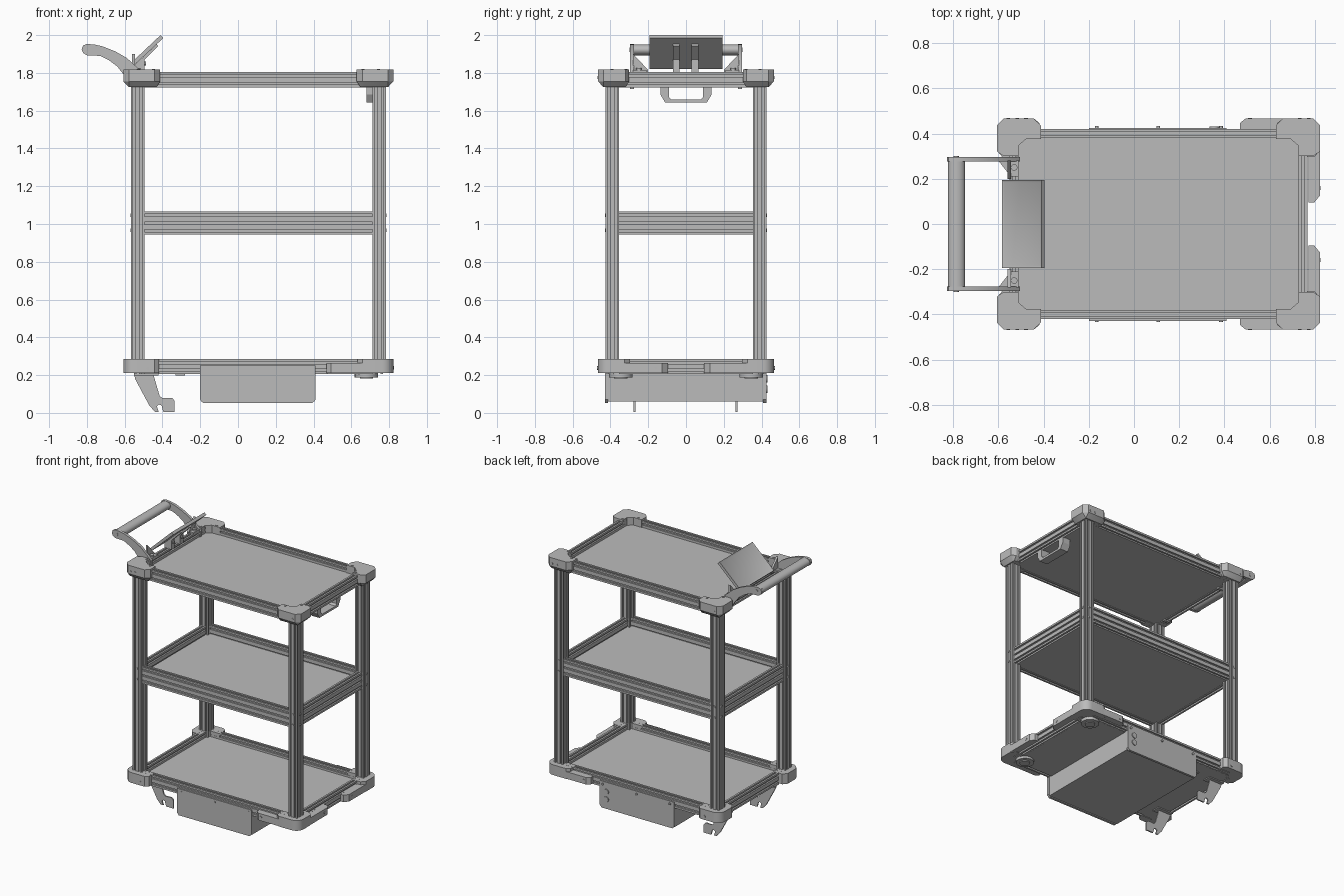
import bpy, bmesh, math
from mathutils import Vector

cube = bpy.data.objects.get("Cube")
if cube:
    bpy.data.objects.remove(cube, do_unlink=True)

grey = bpy.data.materials.new("plain grey")
grey.use_nodes = True
grey.diffuse_color = (0.5, 0.5, 0.5, 1)
grey.node_tree.nodes["Principled BSDF"].inputs["Base Color"].default_value = (0.5, 0.5, 0.5, 1)

CX = 0.108               # centre of the frame
HX, HY = 0.715, 0.466    # half size over the corner pieces
PX, PY = 0.639, 0.39     # post positions from the centre


def prism(name, pts, axis, lo, hi, end_pts=None, inset=None):
    """Extrude a 2D outline along an axis; end_pts gives a tapered far end."""
    place = {"x": lambda a, b, c: (c, a, b), "y": lambda a, b, c: (a, c, b),
             "z": lambda a, b, c: (a, b, c)}[axis]
    bm = bmesh.new()
    low = [bm.verts.new(place(a, b, lo)) for a, b in pts]
    high = [bm.verts.new(place(a, b, hi)) for a, b in (end_pts or pts)]
    bm.faces.new(low)
    bm.faces.new(high)
    n = len(pts)
    for i in range(n):
        j = (i + 1) % n
        bm.faces.new((low[i], low[j], high[j], high[i]))
    bmesh.ops.recalc_face_normals(bm, faces=bm.faces[:])
    if inset:
        bm.normal_update()
        face = max(bm.faces, key=lambda f: f.normal.dot(Vector(inset)))
        bmesh.ops.inset_region(bm, faces=[face], thickness=0.015, depth=-0.005)
    mesh = bpy.data.meshes.new(name)
    bm.to_mesh(mesh)
    bm.free()
    mesh.materials.append(grey)
    mesh.shade_smooth()
    mesh.set_sharp_from_angle(angle=math.radians(30))
    obj = bpy.data.objects.new(name, mesh)
    bpy.context.collection.objects.link(obj)
    return obj


def box(name, x0, x1, y0, y1, z0, z1):
    return prism(name, [(x0, y0), (x1, y0), (x1, y1), (x0, y1)], "z", z0, z1)


def oval(a, b, ra, rb, n=24):
    return [(a + ra * math.cos(i * math.tau / n), b + rb * math.sin(i * math.tau / n))
            for i in range(n)]


def disc(name, a, b, r, axis, lo, hi):
    return prism(name, oval(a, b, r, r), axis, lo, hi)


def slotted(a, b, na, nb, u):
    """Outline of a slotted beam, na by nb cells of size u, centred on (a, b)."""
    pts = []
    w, h = na * u / 2, nb * u / 2
    corners = [(-w, -h), (w, -h), (w, h), (-w, h)]
    for k, (x, y) in enumerate(corners):
        dx, dy = [(1, 0), (0, 1), (-1, 0), (0, -1)][k]
        pts.append((a + x, b + y))
        for c in range(nb if k % 2 else na):
            for t, d in ((0.34, 0), (0.34, 0.28), (0.66, 0.28), (0.66, 0)):
                along, depth = (c + t) * u, d * u
                pts.append((a + x + dx * along - dy * depth,
                            b + y + dy * along + dx * depth))
    return pts


def corner_outline(sx, sy, pts):
    """Map (inward x, inward y) offsets from an outer frame corner."""
    return [(CX + sx * (HX - a), sy * (HY - b)) for a, b in pts]


SIDES = [(sx, sy) for sx in (-1, 1) for sy in (-1, 1)]

# Posts and their bolts
for sx, sy in SIDES:
    x, y = CX + sx * PX, sy * PY
    prism("corner_post", slotted(x, y, 2, 2, 0.036), "z", 0.22, 1.76)
    for z in (0.967, 1.046):
        disc("post_bolt", x, z, 0.009, "y", y + sy * 0.02, y + sy * 0.039)
        disc("post_bolt", y, z, 0.009, "x", x + sx * 0.02, x + sx * 0.039)

# Shelves: slotted rails around a recessed panel
SHELVES = [("bottom", 0.246, 2, 0.205, 0.245), ("middle", 1.005, 3, 0.948, 1.005),
           ("top", 1.764, 2, 1.728, 1.76)]
for label, z, cells, p0, p1 in SHELVES:
    u = 0.0405
    for s in (-1, 1):
        prism(label + "_long_rail", slotted(s * 0.4, z, 1, cells, u), "x", CX - 0.605, CX + 0.605)
        prism(label + "_short_rail", slotted(CX + s * PX, z, 1, cells, u), "y", -0.356, 0.356)
    box(label + "_shelf_panel", CX - 0.622, CX + 0.622, -0.385, 0.385, p0, p1)

# Top corner caps with a tapered underside
CAP = [(0.03, 0), (0.165, 0), (0.195, 0.03), (0.195, 0.09), (0.13, 0.09), (0.095, 0.12),
       (0.095, 0.165), (0.03, 0.165), (0, 0.145), (0, 0.03)]
CAP_LOW = [(max(a, 0.03) if a < 0.1 else a - 0.02, max(b, 0.03) if b < 0.1 else b - 0.02)
           for a, b in CAP]
for sx, sy in SIDES:
    outline = corner_outline(sx, sy, CAP)
    prism("top_corner_cap", outline, "z", 1.755, 1.817)
    prism("top_corner_skirt", corner_outline(sx, sy, CAP_LOW), "z", 1.724, 1.755, outline)
    for a, b in ((0.16, 0.075), (0.08, 0.148)):
        (x, y), = corner_outline(sx, sy, [(a, b)])
        disc("cap_bolt", x, y, 0.008, "z", 1.81, 1.821)
    for a in (0.05, 0.09):
        disc("cap_side_bolt", CX + sx * (HX - a), 1.775, 0.008, "y",
             sy * (HY - 0.01), sy * (HY + 0.002))

# Bottom corners: a rounded block, with long bumper arms at the +x end
ROUND = [(0.06 - 0.06 * math.sin(t), 0.06 - 0.06 * math.cos(t))
         for t in [i * math.pi / 12 for i in range(7)]]


def bracket(sx, sy, ax, ay, t):
    inner = [(t, ay), (t, t + 0.03), (t + 0.03, t), (ax, t), (ax, 0.02), (ax - 0.025, 0)]
    return corner_outline(sx, sy, ROUND + [(0, ay - 0.03), (0.025, ay)] + inner)


for sx, sy in SIDES:
    prism("bottom_corner", bracket(sx, sy, 0.19, 0.17, 0.085), "z", 0.21, 0.286)
    if sx > 0:
        prism("bumper_arm", bracket(sx, sy, 0.355, 0.37, 0.05), "z", 0.212, 0.264)
        (x, y), = corner_outline(sx, sy, [(0.143, 0.121)])
        disc("wheel_mount", x, y, 0.062, "z", 0.188, 0.21)
        disc("wheel_mount_hub", x, y, 0.035, "z", 0.182, 0.19)
        disc("bumper_bolt", CX + HX - 0.31, 0.238, 0.009, "y", sy * 0.46, sy * 0.47)
        disc("bumper_bolt", sy * 0.16, 0.238, 0.009, "x", 0.815, 0.826)
    else:
        disc("corner_bolt", CX - HX + 0.13, 0.235, 0.009, "y", sy * 0.46, sy * 0.47)

# Docking hooks under the -x end
HOOK = [(-0.55, 0.21), (-0.45, 0.21), (-0.415, 0.09), (-0.4, 0.078), (-0.35, 0.08),
        (-0.336, 0.065), (-0.336, 0.004), (-0.395, 0.004), (-0.405, 0.04), (-0.42, 0.045),
        (-0.43, 0.035), (-0.42, 0.006), (-0.44, 0.006), (-0.47, 0.04), (-0.545, 0.18)]
for y in (-0.273, 0.267):
    prism("docking_hook", HOOK, "y", y - 0.005, y + 0.005)
    box("hook_foot", -0.55, -0.42, y - 0.03, y + 0.03, 0.198, 0.21)
    box("underside_strip", -0.33, -0.28, y - 0.03, y + 0.03, 0.198, 0.21)

# Equipment box under the bottom shelf
box("equipment_box", -0.195, 0.405, -0.413, 0.408, 0.06, 0.21)
PLATE = [(-0.2, 0.07), (-0.185, 0.053), (0.395, 0.053), (0.41, 0.07), (0.41, 0.25), (-0.2, 0.25)]
prism("box_front_plate", PLATE, "y", -0.43, -0.413)
prism("box_back_plate", PLATE, "y", 0.408, 0.425)
for x in (-0.165, 0.108, 0.385):
    for s in (-1, 1):
        disc("plate_bolt", x, 0.23, 0.008, "y", s * 0.42, s * 0.433)
for z in (0.125, 0.18):
    disc("box_button", 0.355, z, 0.02, "y", 0.42, 0.432)

# Push handle: two curved arms and a bar
ARM = [(-0.828, 1.925), (-0.82, 1.945), (-0.8, 1.953), (-0.76, 1.95), (-0.715, 1.94),
       (-0.65, 1.914), (-0.59, 1.88), (-0.535, 1.83), (-0.505, 1.8), (-0.505, 1.715),
       (-0.55, 1.715), (-0.605, 1.79), (-0.64, 1.835), (-0.68, 1.865), (-0.73, 1.89),
       (-0.8, 1.893), (-0.82, 1.905)]
for s in (-1, 1):
    prism("handle_arm", ARM, "y", s * 0.276, s * 0.296)
    prism("handle_gusset", [(s * 0.28, 1.9), (s * 0.28, 1.8), (s * 0.2, 1.8), (s * 0.2, 1.815)],
          "x", -0.56, -0.545)
    prism("handle_foot", [(-0.6, s * 0.28), (-0.51, s * 0.28), (-0.51, s * 0.21),
                          (-0.545, s * 0.21)], "z", 1.8, 1.815)
    disc("handle_foot_bolt", -0.53, s * 0.25, 0.014, "z", 1.81, 1.825)
    disc("handle_bolt", -0.787, 1.922, 0.012, "y", s * 0.29, s * 0.3)
prism("handle_bar", oval(-0.785, 1.922, 0.038, 0.029), "y", -0.28, 0.28)

# Tilted display on two struts
prism("display", [(-0.585, 1.835), (-0.572, 1.82), (-0.395, 1.985), (-0.41, 2.0)], "y",
      -0.194, 0.194, inset=(-1, 0, 1))
STRUT = [(-0.553, 1.837), (-0.43, 1.952), (-0.422, 1.942), (-0.495, 1.87), (-0.495, 1.8),
         (-0.553, 1.8)]
for y in (-0.052, 0.048):
    prism("display_strut", STRUT, "y", y - 0.018, y + 0.018)
    disc("strut_bolt", y, 1.85, 0.01, "x", -0.5, -0.488)

# Small grip under the +x end of the top shelf
GRIP = [(-0.135, 1.726), (-0.135, 1.685), (-0.11, 1.642), (0.11, 1.642), (0.135, 1.685),
        (0.135, 1.726), (0.09, 1.726), (0.09, 1.672), (0.078, 1.658), (-0.078, 1.658),
        (-0.09, 1.672), (-0.09, 1.726)]
prism("end_grip", GRIP, "x", 0.68, 0.745)
